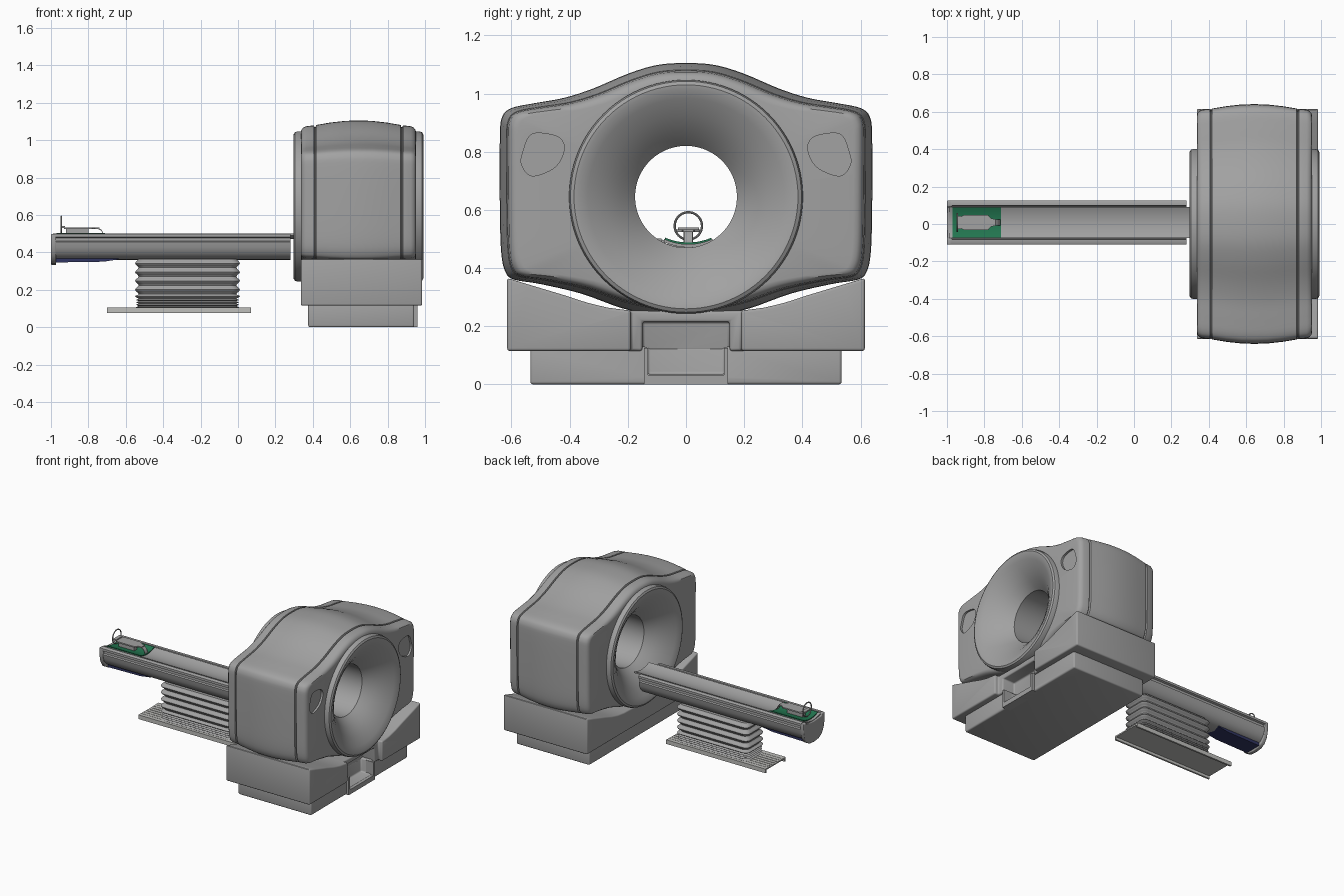
import bpy, bmesh, math
from mathutils import Vector

if "Cube" in bpy.data.objects:
    bpy.data.objects.remove(bpy.data.objects["Cube"])


def material(name, rgb):
    m = bpy.data.materials.new(name)
    m.use_nodes = True
    m.diffuse_color = (*rgb, 1)
    m.node_tree.nodes["Principled BSDF"].inputs["Base Color"].default_value = (*rgb, 1)
    return m


GREY = material("casing grey", (0.36, 0.36, 0.36))
LIGHT = material("light grey", (0.52, 0.52, 0.50))
GREEN = material("mat green", (0.016, 0.18, 0.08))
NAVY = material("navy", (0.03, 0.035, 0.12))
parts = []


def apply_modifier(ob, kind, **settings):
    mod = ob.modifiers.new(kind, kind)
    for key, value in settings.items():
        setattr(mod, key, value)
    bpy.context.view_layer.objects.active = ob
    bpy.ops.object.modifier_apply(modifier=mod.name)


def bevel(ob, width):
    apply_modifier(ob, "BEVEL", width=width, segments=3, limit_method="ANGLE",
                   angle_limit=math.radians(40))
    return ob


def loft(name, rings, mat, loop=False):
    """Skin equal-length rings; cap the ends, or join last to first."""
    bm = bmesh.new()
    vs = [[bm.verts.new(p) for p in ring] for ring in rings]
    n = len(vs[0])
    pairs = list(zip(vs, vs[1:])) + ([(vs[-1], vs[0])] if loop else [])
    for a, b in pairs:
        for i in range(n):
            j = (i + 1) % n
            bm.faces.new((a[i], a[j], b[j], b[i]))
    if not loop:
        bm.faces.new(vs[0])
        bm.faces.new(vs[-1])
    bmesh.ops.recalc_face_normals(bm, faces=bm.faces)
    mesh = bpy.data.meshes.new(name)
    bm.to_mesh(mesh)
    bm.free()
    mesh.materials.append(mat)
    ob = bpy.data.objects.new(name, mesh)
    bpy.context.collection.objects.link(ob)
    parts.append(ob)
    return ob


def prism(name, yz, x0, x1, mat, y=0):
    return loft(name, [[(x, p[0] + y, p[1]) for p in yz] for x in (x0, x1)], mat)


def box(name, x0, x1, y0, y1, z0, z1, mat):
    return prism(name, [(y0, z0), (y1, z0), (y1, z1), (y0, z1)], x0, x1, mat)


def cut(ob, cutter):
    cutter.hide_render = True
    apply_modifier(ob, "BOOLEAN", operation="DIFFERENCE", object=cutter, solver="EXACT")
    parts.remove(cutter)
    bpy.data.objects.remove(cutter)


def mirrored(half):
    return half + [(-y, z) for y, z in reversed(half) if y > 0]


def smooth(pts, n):
    """Closed Catmull-Rom curve through the points."""
    pts = [Vector(p) for p in pts]
    out = []
    for i in range(len(pts)):
        a, b, c, d = (pts[(i + k) % len(pts)] for k in (-1, 0, 1, 2))
        for s in range(n):
            t = s / n
            out.append((2 * b + (c - a) * t + (2 * a - 5 * b + 4 * c - d) * t * t
                        + (3 * b - a - 3 * c + d) * t ** 3) / 2)
    return out


# Gantry housing: shouldered outline lofted along x, with seam grooves
CX, CZ = 0.644, 0.645
centre = Vector((0, CZ))
outline = smooth(mirrored([
    (0, 1.105), (0.1, 1.098), (0.2, 1.068), (0.32, 1.017), (0.42, 0.985), (0.52, 0.967),
    (0.6, 0.95), (0.632, 0.92), (0.64, 0.85), (0.64, 0.6), (0.635, 0.45), (0.62, 0.385),
    (0.59, 0.36), (0.5, 0.345), (0.36, 0.312), (0.22, 0.262), (0.1, 0.236), (0, 0.23)]), 4)


def outline_ring(x, inset):
    pts = [p - (p - centre).normalized() * inset for p in outline]
    return [(CX + x, p.x, p.y) for p in pts]


def hole_ring(x, r):
    pts = [centre + (p - centre).normalized() * r for p in outline]
    return [(CX + x, p.x, p.y) for p in pts]


half = [(0.308, 0.066), (0.305, 0.05), (0.295, 0.038), (0.28, 0.031), (0.238, 0.026),
        (0.235, 0.036), (0.229, 0.036), (0.226, 0.024), (0.15, 0.011), (0.07, 0.002)]
stations = [(-x, d) for x, d in half] + [(0, 0)] + half[::-1]
gantry = loft("gantry_housing", [hole_ring(-0.308, 0.34)]
              + [outline_ring(x, d) for x, d in stations]
              + [hole_ring(0.308, 0.34)], GREY, loop=True)

# Grip recesses in the upper corners
grip = smooth([(0.42, 0.825), (0.45, 0.855), (0.53, 0.86), (0.56, 0.8),
               (0.565, 0.755), (0.53, 0.717), (0.46, 0.74), (0.427, 0.78)], 5)
for s in (-1, 1):
    cut(gantry, prism("grip_cutter", [(s * p.x, p.y) for p in grip], 0.938, 1.02, GREY))

# Flared bore ring, turned about the x axis
flare = [(0.27, 0.402), (0.325, 0.402), (0.34, 0.397), (0.347, 0.385), (0.345, 0.37),
         (0.33, 0.338), (0.295, 0.28), (0.25, 0.225), (0.21, 0.188), (0.195, 0.175)]
turn = [2 * math.pi * i / 96 for i in range(96)]
loft("bore_ring", [[(CX + x, r * math.cos(a), CZ + r * math.sin(a)) for a in turn]
                   for x, r in flare + [(-x, r) for x, r in flare[::-1]]], GREY, loop=True)

# Base with sagging top, stepped plinth and service pocket
base = prism("gantry_base", mirrored([
    (0, 0.25), (0.2, 0.255), (0.27, 0.264), (0.34, 0.281), (0.41, 0.304), (0.48, 0.325),
    (0.54, 0.343), (0.615, 0.366), (0.615, 0.115), (0, 0.115)]), 0.336, 0.985, GREY)
cut(base, box("notch_cutter", 0.955, 1.1, -0.19, 0.19, 0, 0.5, GREY))
cut(base, box("pocket_cutter", 0.86, 1.1, -0.15, 0.15, 0, 0.215, GREY))
bevel(base, 0.014)
plinth = box("plinth", 0.375, 0.942, -0.535, 0.535, 0, 0.13, GREY)
cut(plinth, box("plinth_cutter", 0.86, 1.1, -0.132, 0.132, 0.035, 0.3, GREY))
bevel(plinth, 0.01)
frame = box("pocket_frame", 0.9, 0.96, -0.145, 0.145, 0, 0.125, GREY)
cut(frame, box("frame_cutter", 0.8, 1.1, -0.13, 0.13, 0.033, 0.3, GREY))

# Patient table: trough-shaped body with side rails
TY = 0.008
prism("table_body", mirrored([
    (0, 0.36), (0.045, 0.362), (0.075, 0.373), (0.097, 0.395), (0.11, 0.425), (0.115, 0.455),
    (0.106, 0.46), (0.106, 0.476), (0.118, 0.481), (0.118, 0.497), (0.112, 0.501),
    (0.092, 0.501), (0.086, 0.474), (0, 0.474)]), -0.98, 0.28, GREY, TY)
end = mirrored([(0, 0.332), (0.05, 0.338), (0.085, 0.358), (0.107, 0.395), (0.117, 0.44),
                (0.118, 0.498), (0.086, 0.498), (0.08, 0.484), (0, 0.478)])
bevel(prism("table_end_cap", end, -1.0, -0.972, GREY, TY), 0.005)


def dish(name, half_width, lift, thick, x0, x1, mat):
    """Shallow curved strip following the table top."""
    ys = [half_width * i / 8 for i in range(-8, 9)]
    top = [(y, 0.482 + lift + 2.6 * y * y) for y in ys]
    return prism(name, top + [(y, z - thick) for y, z in top[::-1]], x0, x1, mat, TY)


dish("sliding_top", 0.083, 0, 0.011, -0.99, 0.34, GREY)
dish("head_mat", 0.08, 0.006, 0.007, -0.97, -0.71, GREEN)

# Tapered navy panel under the table's outer end
loft("underside_panel", [[(x, TY + y, z) for y, z in
                          ((-0.06, 0.37), (-0.06, low), (0.06, low), (0.06, 0.37))]
                         for x, low in ((-0.972, 0.346), (-0.72, 0.35), (-0.64, 0.362))], NAVY)

# Head holder: tray, stem, bent tongue, cross bar and hoop
tray = [(-0.93, 0.03), (-0.91, 0.04), (-0.78, 0.04), (-0.765, 0.022), (-0.74, 0.018)]
tray += [(x, -w) for x, w in tray[::-1]]
loft("head_tray", [[(x, TY + w, z) for x, w in tray] for z in (0.524, 0.533)], GREY)
box("head_stem", -0.92, -0.8, TY - 0.016, TY + 0.016, 0.484, 0.526, GREY)
loft("head_tongue", [[(x, TY + y, z + h) for y, h in
                      ((-0.015, 0), (0.015, 0), (0.015, 0.006), (-0.015, 0.006))]
                     for x, z in ((-0.75, 0.526), (-0.73, 0.515), (-0.715, 0.487))], GREY)
box("head_cross_bar", -0.95, -0.925, TY - 0.036, TY + 0.036, 0.53, 0.54, GREY)
bpy.ops.mesh.primitive_torus_add(major_radius=0.047, minor_radius=0.004, major_segments=40,
                                 minor_segments=8, location=(-0.945, TY, 0.545),
                                 rotation=(0, math.pi / 2, 0))
hoop = bpy.context.object
hoop.name = "head_hoop"
hoop.data.materials.append(GREY)
parts.append(hoop)


# Pleated bellows, tighter towards the floor
def rounded_rect(cx, hx, hy, r, z):
    ring = []
    for k, (sx, sy) in enumerate(((1, 1), (-1, 1), (-1, -1), (1, -1))):
        for i in range(6):
            a = math.pi / 2 * (k + i / 5)
            ring.append((cx + sx * (hx - r) + r * math.cos(a),
                         TY + sy * (hy - r) + r * math.sin(a), z))
    return ring


levels, z = [], 0.1
for pitch in [0.013] * 4 + [0.025] + [0.047] * 4:
    for i in range(8):
        swell = 0.009 * (1 - math.cos(2 * math.pi * i / 8)) * (1 if pitch > 0.02 else 0.7)
        levels.append((z + pitch * i / 8, swell))
    z += pitch
levels.append((z, 0))
loft("bellows", [rounded_rect(-0.27, 0.262 + s, 0.082 + s, 0.035, h) for h, s in levels], GREY)

# Floor plate: channel with side lips and ribs
prism("floor_plate", mirrored([(0, 0.094), (0.1, 0.094), (0.1, 0.075), (0.112, 0.075),
                               (0.112, 0.104), (0.1, 0.104), (0, 0.102)]),
      -0.7, 0.07, LIGHT, TY)
for i in range(-3, 4):
    y = TY + i * 0.027
    box("plate_rib", -0.69, 0.06, y - 0.004, y + 0.004, 0.1, 0.105, LIGHT)

bpy.ops.object.select_all(action="DESELECT")
for ob in parts:
    ob.select_set(True)
bpy.context.view_layer.objects.active = parts[0]
bpy.ops.object.shade_smooth_by_angle(angle=math.radians(35))
